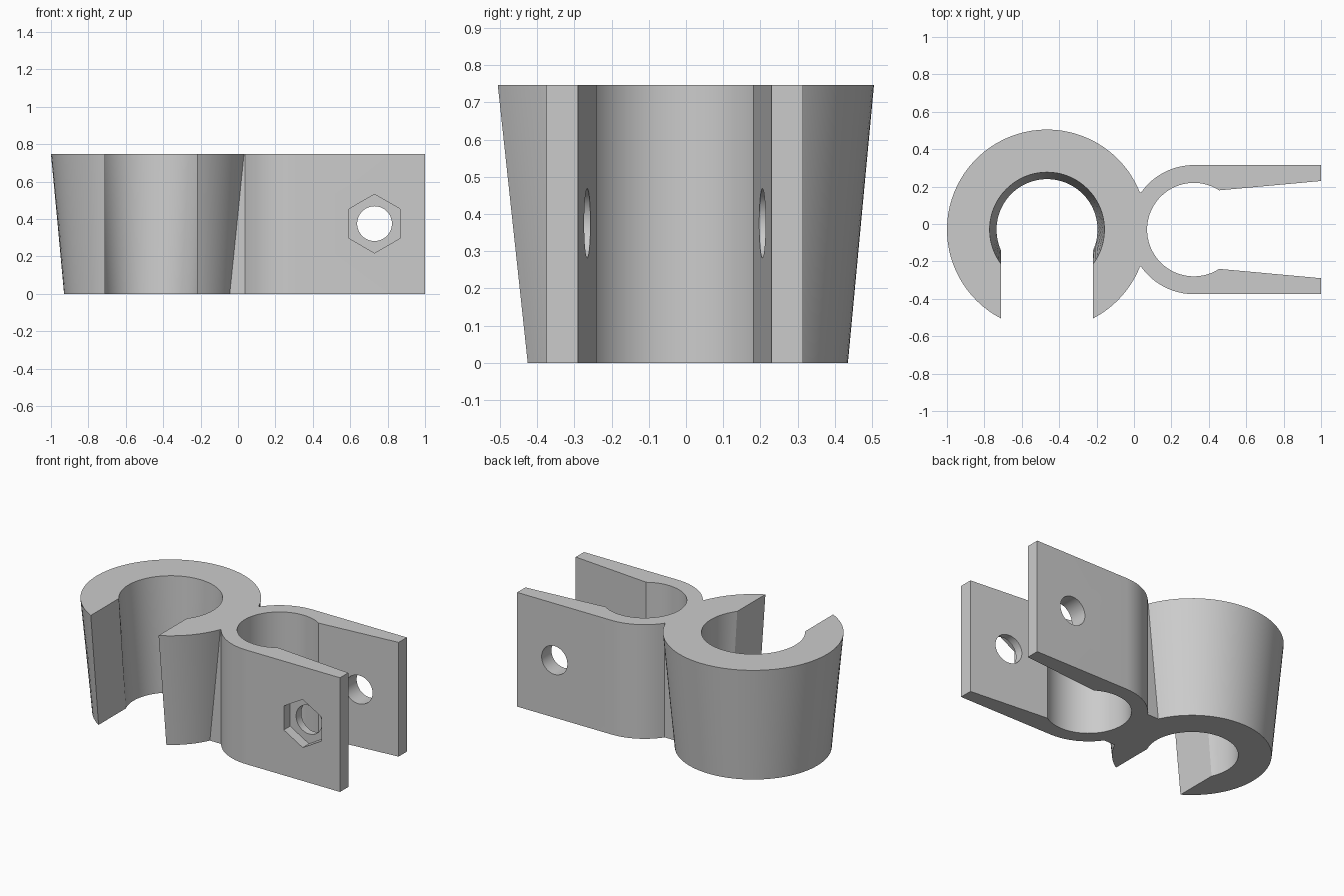
import bpy, bmesh
from math import sin, cos, asin, acos, pi, radians
from mathutils import Matrix

HEIGHT = 0.746
MID_Y = -0.03

cube = bpy.data.objects.get("Cube")
if cube:
    bpy.data.objects.remove(cube, do_unlink=True)

grey = bpy.data.materials.new("plain_grey")
grey.use_nodes = True
grey.diffuse_color = (0.6, 0.6, 0.6, 1)
grey.node_tree.nodes["Principled BSDF"].inputs["Base Color"].default_value = (0.6, 0.6, 0.6, 1)


def arc(cx, r, start, end, steps):
    """Points on a circle around (cx, MID_Y)."""
    angles = [start + (end - start) * i / steps for i in range(steps + 1)]
    return [(cx + r * cos(a), MID_Y + r * sin(a)) for a in angles]


def make_object(name, bm):
    bmesh.ops.recalc_face_normals(bm, faces=bm.faces)
    mesh = bpy.data.meshes.new(name)
    bm.to_mesh(mesh)
    bm.free()
    mesh.materials.append(grey)
    obj = bpy.data.objects.new(name, mesh)
    bpy.context.collection.objects.link(obj)
    return obj


def loft(name, bottom, top):
    """Solid between two outlines with the same number of points."""
    bm = bmesh.new()
    low = [bm.verts.new((x, y, 0)) for x, y in bottom]
    high = [bm.verts.new((x, y, HEIGHT)) for x, y in top]
    bm.faces.new(low)
    bm.faces.new(high)
    for i in range(len(low)):
        j = (i + 1) % len(low)
        bm.faces.new((low[i], low[j], high[j], high[i]))
    return make_object(name, bm)


def cutter(name, sides, radius, y, depth, spin=0):
    """Prism lying along y through the screw position on the arms."""
    bm = bmesh.new()
    place = (Matrix.Translation((0.73, y, 0.375)) @ Matrix.Rotation(pi / 2, 4, 'X')
             @ Matrix.Rotation(spin, 4, 'Z'))
    bmesh.ops.create_cone(bm, cap_ends=True, segments=sides, radius1=radius,
                          radius2=radius, depth=depth, matrix=place)
    return make_object(name, bm)


def combine(target, other, operation):
    mod = target.modifiers.new(operation.lower(), 'BOOLEAN')
    mod.operation = operation
    mod.solver = 'EXACT'
    mod.object = other
    bpy.context.view_layer.objects.active = target
    bpy.ops.object.modifier_apply(modifier=mod.name)
    bpy.data.objects.remove(other, do_unlink=True)


# Tapered open ring with a straight-sided slot at the front
def ring_outline(outer, inner, slot=0.245, cx=-0.465):
    a, b = asin(slot / outer), asin(slot / inner)
    return (arc(cx, outer, a - pi / 2, 3 * pi / 2 - a, 72)
            + arc(cx, inner, 3 * pi / 2 - b, b - pi / 2, 56))


holder = loft("double_clip", ring_outline(0.465, 0.27), ring_outline(0.535, 0.307))

# Sprung clip: round back, two tapering arms and a short bridge into the ring
clip_x, outer_r, inner_r = 0.32, 0.345, 0.25
join = acos((0.037 - clip_x) / outer_r)
mouth = asin(0.21 / inner_r)
half = outer_r * sin(join)
outline = [(-0.1, MID_Y - half), (-0.1, MID_Y + half)]
outline += arc(clip_x, outer_r, join, pi / 2, 12)
outline += [(1, MID_Y + outer_r), (1, MID_Y + 0.26)]
outline += arc(clip_x, inner_r, mouth, 2 * pi - mouth, 48)
outline += [(1, MID_Y - 0.26), (1, MID_Y - outer_r)]
outline += arc(clip_x, outer_r, 3 * pi / 2, 2 * pi - join, 12)
clip = loft("sprung_clip", outline, outline)

# Screw hole through both arms, nut pocket in the front arm
combine(clip, cutter("screw_hole", 48, 0.093, MID_Y, 1), 'DIFFERENCE')
front_y = MID_Y - outer_r
combine(clip, cutter("nut_pocket", 6, 0.157, front_y, 0.13), 'DIFFERENCE')

combine(holder, clip, 'UNION')

# Smooth round walls with crisp edges
bpy.ops.object.select_all(action='DESELECT')
holder.select_set(True)
bpy.context.view_layer.objects.active = holder
bpy.ops.object.shade_smooth_by_angle(angle=radians(25))
